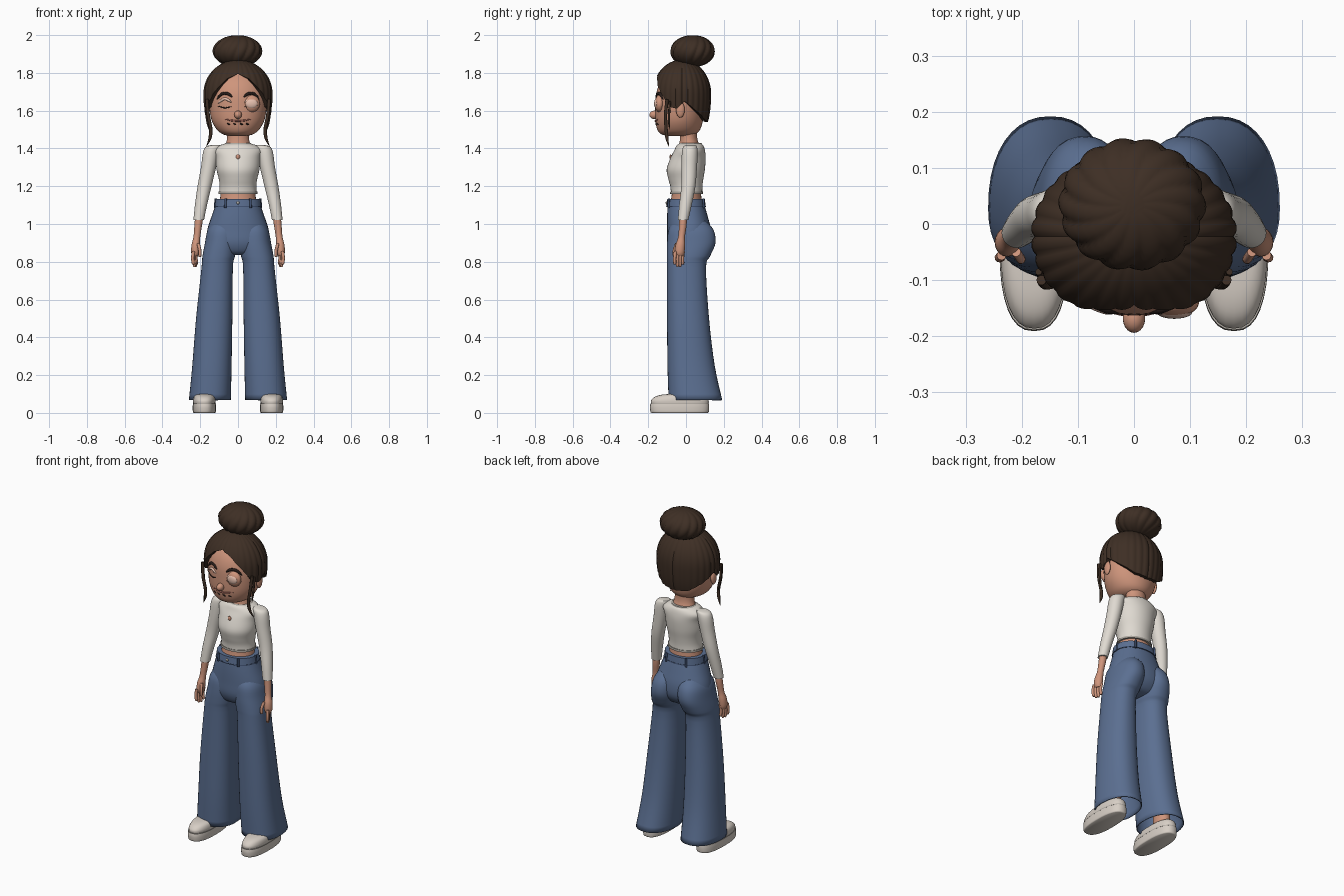
import bpy, bmesh
from math import sin, cos, pi, acos, radians, copysign
from mathutils import Vector

if "Cube" in bpy.data.objects:
    bpy.data.objects.remove(bpy.data.objects["Cube"])


def material(name, r, g, b):
    m = bpy.data.materials.new(name)
    m.use_nodes = True
    m.diffuse_color = (r, g, b, 1)
    shader = next(n for n in m.node_tree.nodes if n.type == 'BSDF_PRINCIPLED')
    shader.inputs["Base Color"].default_value = (r, g, b, 1)
    return m


HAIR = material("dark brown hair", .048, .028, .018)
BROW = material("brow black", .02, .012, .01)
SKIN = material("warm skin", .62, .30, .20)
LID = material("pale eyelid", .78, .52, .42)
LIP = material("rose lip", .36, .13, .10)
CREAM = material("cream knit", .74, .70, .64)
TRIM = material("grey knit trim", .42, .39, .35)
DENIM = material("blue denim", .105, .16, .285)
SEAM = material("dark denim", .05, .08, .16)
SHOE = material("off white shoe", .68, .62, .56)


def finish(name, bm, mat):
    bmesh.ops.recalc_face_normals(bm, faces=bm.faces[:])
    me = bpy.data.meshes.new(name)
    bm.to_mesh(me)
    bm.free()
    me.materials.append(mat)
    me.shade_smooth()
    me.set_sharp_from_angle(angle=radians(45))
    ob = bpy.data.objects.new(name, me)
    bpy.context.collection.objects.link(ob)
    return ob


def skin_rows(bm, rows):
    for a, b in zip(rows, rows[1:]):
        for i in range(len(a)):
            j = (i + 1) % len(a)
            bm.faces.new((a[i], a[j], b[j], b[i]))


def catmull(pts, steps):
    pts = [pts[0], *pts, pts[-1]]
    out = []
    for p, q, r, s in zip(pts, pts[1:], pts[2:], pts[3:]):
        for k in range(steps):
            t = k / steps
            out.append([b + t * (c - a) / 2 + t * t * (a - 2.5 * b + 2 * c - d / 2)
                        + t ** 3 * (1.5 * (b - c) + (d - a) / 2)
                        for a, b, c, d in zip(p, q, r, s)])
    return out + [list(pts[-1])]


def loft(name, mat, rings, side=1, power=2, widest=.5, n=32, steps=4, open_end=False):
    """Rings are (centre x, z, half width, front y, back y)."""
    bm = bmesh.new()
    rows = []
    for cx, z, rx, front, back in catmull(rings, steps):
        mid = front + (back - front) * widest
        row = []
        for i in range(n):
            a = 2 * pi * i / n
            u, v = (copysign(abs(w) ** (2 / power), w) for w in (sin(a), cos(a)))
            y = mid - v * (mid - front) if v > 0 else mid - v * (back - mid)
            row.append(bm.verts.new((side * (cx + u * rx), y, z)))
        rows.append(row)
    skin_rows(bm, rows)
    bm.faces.new(rows[0])
    if not open_end:
        bm.faces.new(rows[-1])
    return finish(name, bm, mat)


def ridged(name, mat, centre, radii, edge, strands, depth, twist=0, keep=1.0, n=144, rows=18):
    """Ellipsoid of strands from the crown down to an edge height given per azimuth."""
    c, rad = Vector(centre), Vector(radii)
    bm = bmesh.new()
    grid = []
    for k in range(1, rows + 2):
        row = []
        for i in range(n):
            a = 2 * pi * i / n
            cosine = max(-1, min(1, (edge(a) - c.z) / rad.z))
            p = acos(cosine) * min(k, rows) / rows
            r = sin(p) if p < pi / 2 else 1 - keep * (1 - sin(p))
            groove = abs(sin(strands / 2 * a + twist * p))
            r *= 1 - depth * (1 - groove ** .6)
            if k > rows:
                r *= .86
            row.append(bm.verts.new((c.x + rad.x * r * sin(a), c.y - rad.y * r * cos(a),
                                     c.z + rad.z * cos(p))))
        grid.append(row)
    skin_rows(bm, grid)
    bm.faces.new(grid[0])
    return finish(name, bm, mat)


def ball(name, mat, centre, radii):
    bm = bmesh.new()
    bmesh.ops.create_uvsphere(bm, u_segments=20, v_segments=12, radius=1)
    bmesh.ops.scale(bm, verts=bm.verts, vec=radii)
    bmesh.ops.translate(bm, verts=bm.verts, vec=centre)
    return finish(name, bm, mat)


def strand(name, mat, pts, radius, tips=(.3, .3)):
    cu = bpy.data.curves.new(name, 'CURVE')
    cu.dimensions = '3D'
    cu.bevel_depth = radius
    cu.bevel_resolution = 3
    cu.use_fill_caps = True
    path = catmull(pts, 6)
    sp = cu.splines.new('POLY')
    sp.points.add(len(path) - 1)
    for i, (pt, co) in enumerate(zip(sp.points, path)):
        t = i / (len(path) - 1)
        pt.co = (*co, 1)
        pt.radius = min(1, tips[0] + 3 * t, tips[1] + 3 * (1 - t))
    cu.materials.append(mat)
    ob = bpy.data.objects.new(name, cu)
    bpy.context.collection.objects.link(ob)
    return ob


# Head and neck
head = loft("head", SKIN, [(0, 1.465, .04, -.09, .02), (0, 1.475, .08, -.13, .05),
            (0, 1.5, .112, -.152, .075), (0, 1.55, .14, -.162, .09), (0, 1.62, .152, -.163, .1),
            (0, 1.69, .153, -.158, .1), (0, 1.75, .14, -.135, .09), (0, 1.8, .1, -.09, .06),
            (0, 1.83, .04, -.04, .02)], n=40)
loft("neck", SKIN, [(0, 1.52, .06, -.03, .06), (0, 1.45, .058, -.032, .06),
                    (0, 1.4, .075, -.04, .08)])
ball("nose", SKIN, (0, -.168, 1.578), (.02, .026, .022))

# Hair cap parted at the front, with a topknot
HAIRLINE = [(0, 1.795), (20, 1.77), (40, 1.71), (65, 1.62), (80, 1.61), (95, 1.65),
            (120, 1.6), (150, 1.55), (180, 1.54)]


def hairline(a):
    d = 180 - abs(a * 180 / pi - 180)
    for (d0, z0), (d1, z1) in zip(HAIRLINE, HAIRLINE[1:]):
        if d <= d1:
            return z0 + (z1 - z0) * (d - d0) / (d1 - d0)
    return z1


ridged("hair_cap", HAIR, (0, -.022, 1.69), (.184, .156, .18), hairline, 28, .035, keep=.25)
ridged("hair_bun", HAIR, (-.003, .035, 1.915), (.132, .119, .085), lambda a: 0, 14, .09, twist=2.2)

# Face features laid on the head
bpy.context.view_layer.update()


def on_face(x, z, lift=0.0):
    hit, where, _, _ = head.ray_cast((x, -1, z), (0, 1, 0))
    return (x, where.y - lift, z)


for s, label in ((1, "left"), (-1, "right")):
    strand(label + "_brow", BROW, [on_face(s * x, z) for x, z in
           ((.03, 1.672), (.055, 1.69), (.085, 1.688), (.112, 1.66))], .008)
    strand(label + "_eyelid", LID, [on_face(s * x, z) for x, z in
           ((.035, 1.645), (.07, 1.663), (.105, 1.64))], .007)
    strand(label + "_lashes", BROW, [on_face(s * x, z, .001) for x, z in
           ((.035, 1.622), (.07, 1.615), (.11, 1.625))], .003)
    ball(label + "_ear", SKIN, (s * .164, -.03, 1.605), (.013, .023, .042))
    strand(label + "_front_lock", HAIR, [(s * .165, -.1, 1.66), (s * .158, -.108, 1.58),
           (s * .144, -.105, 1.5), (s * .15, -.1, 1.45), (s * .168, -.09, 1.41)], .009, (1, .1))
    strand(label + "_side_wisp", HAIR, [(s * .17, -.085, 1.65), (s * .166, -.09, 1.57),
           (s * .155, -.088, 1.5)], .006, (1, .1))
ball("raised_eye", SKIN, (.07, -.14, 1.637), (.046, .026, .046))
ball("raised_eye_lens", LID, (.072, -.157, 1.637), (.032, .012, .026))
strand("mouth", LIP, [on_face(x, z) for x, z in ((-.07, 1.555), (0, 1.545), (.07, 1.555))], .005)
for x in (-.05, -.018, .018, .05):
    strand("mouth_mark", BROW, [on_face(x - .008, 1.532), on_face(x + .008, 1.526)], .004)

# Cropped top
loft("midriff", SKIN, [(0, 1.22, .09, -.075, .08), (0, 1.16, .092, -.075, .08),
                       (0, 1.1, .1, -.085, .085)])
loft("crop_top", CREAM, [(0, 1.425, .07, -.035, .08), (0, 1.415, .1, -.05, .092),
     (0, 1.39, .128, -.062, .1), (0, 1.35, .118, -.082, .104), (0, 1.29, .114, -.102, .1),
     (0, 1.24, .102, -.094, .092), (0, 1.2, .097, -.083, .087), (0, 1.165, .1, -.08, .086)], n=40)
loft("top_hem", TRIM, [(0, 1.172, .103, -.083, .089), (0, 1.16, .104, -.084, .09)])
loft("neckline", TRIM, [(0, 1.428, .068, -.036, .082), (0, 1.42, .078, -.042, .086)])
ball("pendant", SKIN, (0, -.081, 1.355), (.011, .006, .013))

# Trouser waistband, seat and fastenings
loft("trouser_seat", DENIM, [(0, 1.1, .119, -.097, .098), (0, 1.04, .14, -.1, .115),
     (0, .97, .162, -.1, .132), (0, .9, .165, -.098, .13), (0, .85, .13, -.075, .095),
     (0, .835, .06, -.04, .05)], power=2.2)
loft("waistband", DENIM, [(0, 1.132, .119, -.099, .1), (0, 1.092, .124, -.103, .104)], power=2.2)
loft("waistband_seam", SEAM, [(0, 1.095, .125, -.104, .105), (0, 1.09, .126, -.105, .106)], power=2.2)
ball("waist_button", TRIM, (0, -.103, 1.112), (.008, .005, .008))
for x, y in ((.065, -.09), (.065, .092), (.118, 0)):
    for s in (1, -1):
        strand("belt_loop", SEAM, [(s * x, y, 1.135), (s * x * 1.04, y * 1.04, 1.085)], .006, (1, 1))

# Limbs and shoes, mirrored
for s, label in ((1, "left"), (-1, "right")):
    leg = loft(label + "_trouser_leg", DENIM, [(.075, 1.02, .05, -.06, .1),
               (.083, .97, .077, -.092, .145), (.09, .9, .085, -.1, .156),
               (.102, .83, .086, -.101, .128), (.11, .77, .083, -.1, .106),
               (.126, .5, .096, -.1, .122), (.138, .25, .104, -.098, .152),
               (.149, .068, .111, -.092, .192)],
               side=s, power=2.25, widest=.42, n=40, open_end=True)
    shell = leg.modifiers.new("cloth", 'SOLIDIFY')
    shell.thickness = .006
    shell.offset = -1
    loft(label + "_ankle", SKIN, [(.165, .3, .04, -.02, .08), (.175, .07, .04, -.03, .08)], side=s)
    loft(label + "_sole", SHOE, [(.178, .046, .061, -.189, .122), (.178, .03, .062, -.191, .123),
         (.178, .006, .061, -.188, .121), (.178, 0, .057, -.182, .115)],
         side=s, power=2.5)
    loft(label + "_sole_groove", TRIM, [(.178, .05, .0615, -.189, .122),
         (.178, .046, .0615, -.189, .122)], side=s, power=2.5, steps=1)
    loft(label + "_shoe_upper", SHOE, [(.178, .1, .03, -.08, .08), (.178, .096, .045, -.13, .1),
         (.178, .085, .056, -.165, .113), (.178, .066, .06, -.185, .12),
         (.178, .048, .059, -.185, .12)], side=s, power=2.4)

    loft(label + "_sleeve", CREAM, [(.118, 1.418, .022, .0, .05), (.132, 1.408, .04, -.015, .058),
         (.143, 1.375, .043, -.022, .062), (.156, 1.3, .04, -.024, .058),
         (.177, 1.2, .037, -.025, .05), (.196, 1.1, .032, -.036, .03),
         (.208, 1.02, .028, -.043, .012)], side=s, n=24)
    loft(label + "_forearm", SKIN, [(.205, 1.04, .022, -.035, .005), (.211, .99, .02, -.037, .003),
         (.218, .93, .018, -.042, -.006), (.224, .89, .022, -.055, -.005),
         (.226, .85, .022, -.058, -.008), (.226, .83, .014, -.05, -.014)], side=s, n=20)
    for k in range(4):
        y, x = -.056 + .014 * k, .236 - .006 * k
        low = .785 - .012 * (k in (1, 2))
        strand(label + "_finger", SKIN, [(s * x, y, .855), (s * (x + .004), y - .004, .82),
               (s * x, y - .003, low)], .0085, (1, .6))
    strand(label + "_thumb", SKIN, [(s * .21, -.05, .895), (s * .202, -.062, .86),
           (s * .202, -.062, .825)], .0085, (1, .6))
